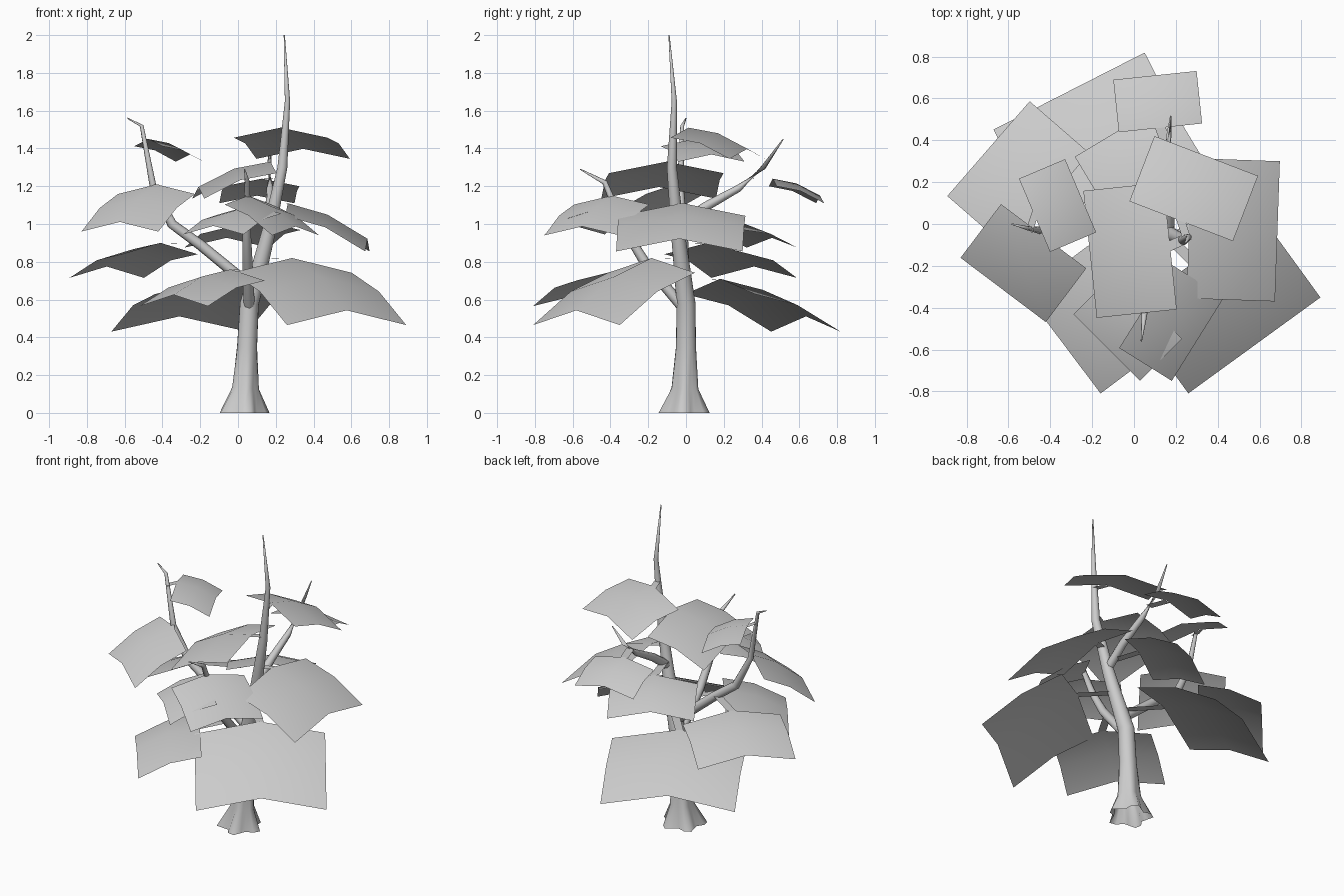
import bpy, math
from mathutils import Vector

if "Cube" in bpy.data.objects:
    bpy.data.objects.remove(bpy.data.objects["Cube"])


def make_object(name, verts, faces):
    me = bpy.data.meshes.new(name)
    me.from_pydata([tuple(v) for v in verts], [], faces)
    me.update()
    for p in me.polygons:
        p.use_smooth = True
    ob = bpy.data.objects.new(name, me)
    bpy.context.collection.objects.link(ob)


def tube(name, path, sides=8, lobes=(0, 0)):
    """Tapered tube through (x, y, z, radius) points; lobes ripple the first rings."""
    pts = [Vector(p[:3]) for p in path]
    verts, faces = [], []
    for i, p in enumerate(pts):
        d = (pts[min(i + 1, len(pts) - 1)] - pts[max(i - 1, 0)]).normalized()
        if p.z == 0:
            d = Vector((0, 0, 1))
        ref = Vector((0, 1, 0)) if abs(d.y) < 0.8 else Vector((0, 0, 1))
        u = ref.cross(d).normalized()
        v = d.cross(u)
        for k in range(sides):
            a = 2 * math.pi * k / sides
            r = path[i][3]
            if i < 2:
                r *= 1 + lobes[i] * math.cos(5 * a + 0.4)
            verts.append(p + u * (r * math.cos(a)) + v * (r * math.sin(a)))
    for i in range(len(pts) - 1):
        for k in range(sides):
            a, b = i * sides + k, i * sides + (k + 1) % sides
            faces.append((a, b, b + sides, a + sides))
    faces.append(tuple(range(len(verts) - sides, len(verts))))
    make_object(name, verts, faces)
    return pts


def point_at(pts, z):
    """Point on a branch centre line at height z."""
    for a, b in zip(pts, pts[1:]):
        if a.z <= z <= b.z:
            return a.lerp(b, (z - a.z) / (b.z - a.z))
    return pts[-1]


def leaf_sheet(name, branch, x, y, azimuth, width, z_corner, z_inner):
    """Arched 3x3 sheet: (x, y) is the middle of its outer edge; a stem joins the branch."""
    a = math.radians(azimuth)
    out, up = Vector((math.cos(a), math.sin(a), 0)), Vector((0, 0, 1))
    side = up.cross(out)
    outer = Vector((x, y, z_corner + 0.1 * width))
    inner = Vector((x, y, z_inner)) - out * (0.63 * width)
    verts = []
    for r in range(3):
        mid = inner.lerp(outer, r / 2) + up * (0.05 * width * (r == 1))
        for s in (-1, 0, 1):
            verts.append(mid + side * (s * width / 2) - up * (0.1 * width * abs(s)))
    faces = [(i, i + 3, i + 4, i + 1) for i in (0, 1, 3, 4)]
    # narrow stem
    base = point_at(branch, z_inner)
    s = side * 0.025
    verts += [base - s, inner - s - up * 0.003, inner + s - up * 0.003, base + s]
    faces.append((9, 10, 11, 12))
    make_object(name, verts, faces)


# trunk with flared, lobed roots
trunk = tube("trunk", [
    (0.025, -0.01, 0, 0.118), (0.037, -0.005, 0.13, 0.07), (0.048, 0, 0.35, 0.053),
    (0.06, 0, 0.58, 0.05), (0.122, -0.025, 0.8, 0.042), (0.165, -0.045, 0.97, 0.036),
    (0.235, -0.075, 1.3, 0.026), (0.262, -0.062, 1.65, 0.014), (0.245, -0.09, 2, 0.003)],
    sides=20, lobes=(0.22, 0.06))

# three side branches
left = tube("left_branch", [
    (0.08, -0.01, 0.66, 0.03), (-0.2, -0.015, 0.89, 0.028), (-0.35, -0.02, 1, 0.026),
    (-0.45, -0.03, 1.2, 0.018), (-0.51, -0.02, 1.52, 0.01), (-0.585, 0, 1.56, 0.003)])
front = tube("front_branch", [
    (0.06, 0, 0.54, 0.03), (0.05, -0.22, 0.8, 0.027), (0.045, -0.33, 0.98, 0.022),
    (0.05, -0.43, 1.22, 0.014), (0.035, -0.56, 1.29, 0.003)])
back = tube("back_branch", [
    (0.165, -0.05, 0.98, 0.028), (0.17, 0.1, 1.09, 0.025), (0.17, 0.28, 1.19, 0.019),
    (0.165, 0.41, 1.3, 0.013), (0.175, 0.515, 1.45, 0.003)])

# leaf sheets per branch: outer x, outer y, azimuth, width, corner height, inner height
foliage = (
    ("trunk", trunk, [
        (0.575, -0.58, -54, 0.78, 0.465, 0.82), (-0.31, 0.635, 117, 0.81, 0.43, 0.71),
        (-0.06, 0.455, 121, 0.52, 0.875, 1.02), (0.685, -0.035, -2, 0.67, 0.855, 1.11),
        (-0.21, -0.145, 186, 0.61, 1.135, 1.33), (0.345, 0.325, 69, 0.53, 1.345, 1.51)]),
    ("left", left, [
        (-0.695, 0.36, 139, 0.6, 0.715, 0.9), (-0.625, -0.315, 233, 0.51, 0.96, 1.21),
        (-0.255, 0.135, 23, 0.38, 1.33, 1.45)]),
    ("front", front, [
        (-0.34, -0.57, 217, 0.6, 0.565, 0.76), (-0.13, -0.59, 225, 0.45, 0.945, 1.1),
        (0.305, -0.55, -32, 0.47, 0.94, 1.15)]),
    ("back", back, [(0.1, 0.71, 96, 0.4, 1.11, 1.24)]),
)
for part, branch, sheets in foliage:
    for i, s in enumerate(sheets):
        leaf_sheet(f"{part}_leaf_sheet_{i + 1}", branch, *s)
